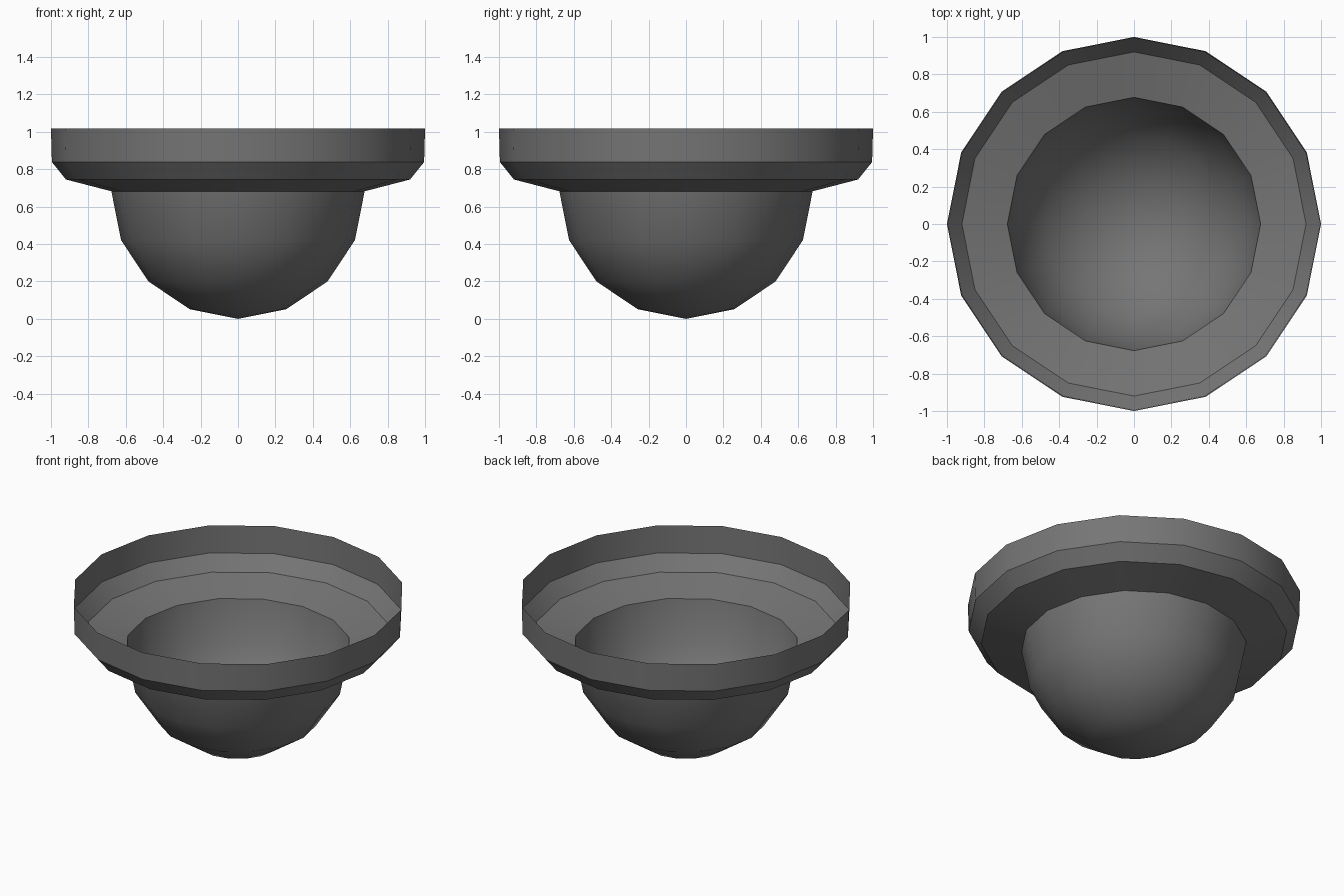
import bpy, bmesh, math

if "Cube" in bpy.data.objects:
    bpy.data.objects.remove(bpy.data.objects["Cube"])

SIDES = 16
grey = bpy.data.materials.new("dark_grey")
grey.diffuse_color = (0.18, 0.18, 0.18, 1)
grey.use_nodes = True
grey.node_tree.nodes["Principled BSDF"].inputs["Base Color"].default_value = grey.diffuse_color


def lathe(name, profile):
    """Spin (radius, height) points round the z axis as an open thin shell."""
    bm = bmesh.new()
    rings = []
    for r, z in profile:
        n = SIDES if r > 1e-5 else 1
        rings.append([bm.verts.new((r * math.cos(2 * math.pi * i / SIDES),
                                    r * math.sin(2 * math.pi * i / SIDES), z))
                      for i in range(n)])
    for a, b in zip(rings, rings[1:]):
        for i in range(SIDES):
            j = (i + 1) % SIDES
            if len(a) == 1:
                bm.faces.new((a[0], b[j], b[i]))
            else:
                bm.faces.new((a[i], a[j], b[j], b[i]))
    bm.normal_update()
    mesh = bpy.data.meshes.new(name)
    bm.to_mesh(mesh)
    bm.free()
    mesh.materials.append(grey)
    obj = bpy.data.objects.new(name, mesh)
    bpy.context.collection.objects.link(obj)
    bpy.ops.object.select_all(action='DESELECT')
    obj.select_set(True)
    bpy.context.view_layer.objects.active = obj
    bpy.ops.object.shade_smooth_by_angle(angle=math.radians(30))
    return obj


# Rounded bowl: lower half of a sphere
R = 0.677
quarter = [i * math.pi / 8 for i in range(5)]
lathe("bowl", [(R * math.sin(t), 0.682 - 0.682 * math.cos(t)) for t in quarter])

# Flared collar with sloped floor, bevel and upright wall
lathe("rim", [(R, 0.682), (0.92, 0.745), (0.995, 0.838), (1.0, 1.018)])
